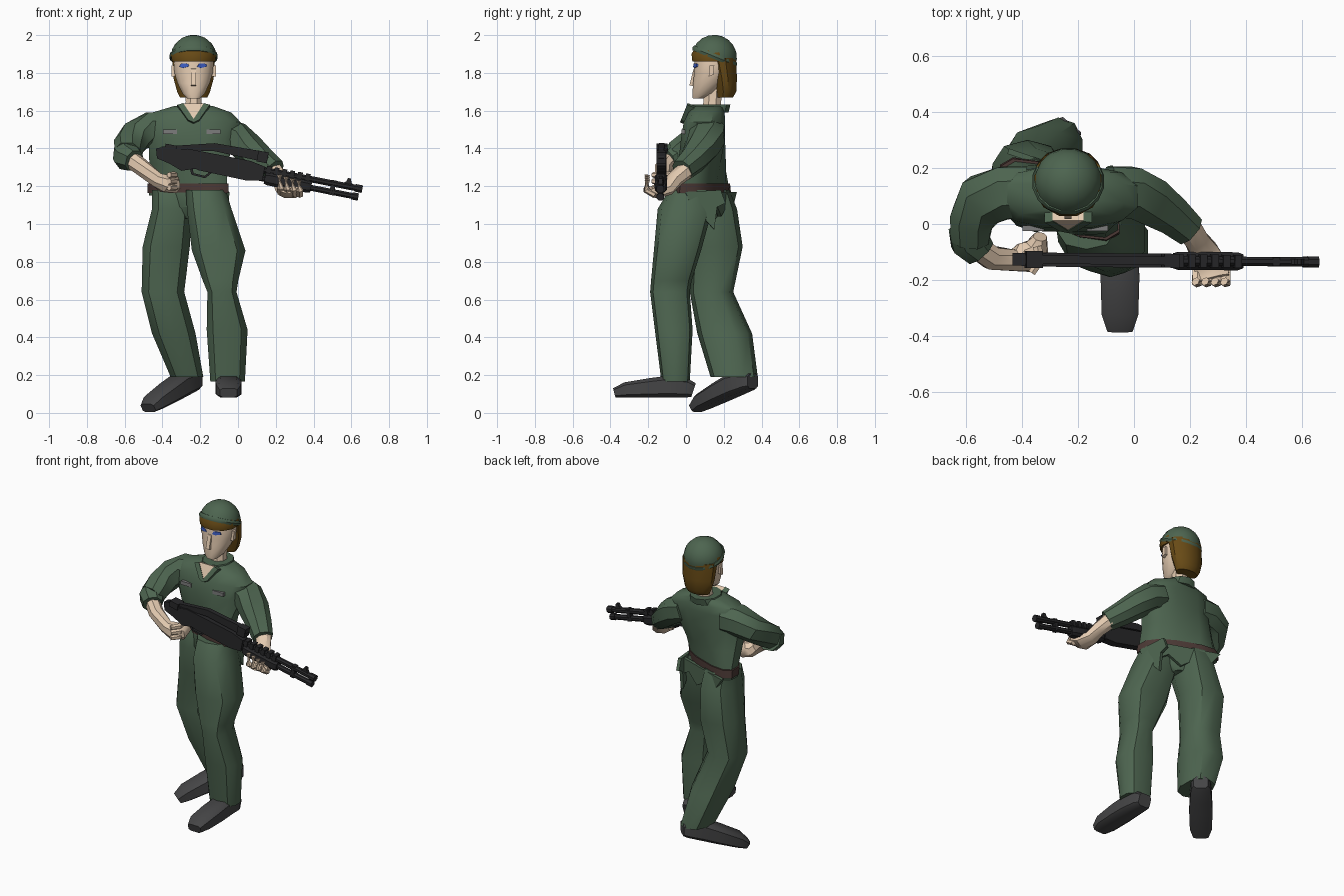
import bpy, math
from mathutils import Matrix, Vector

def material(name, rgb):
    m = bpy.data.materials.new(name)
    m.diffuse_color = (*rgb, 1)
    return m

GREEN = material("green_cloth", (.075, .13, .08))
SKIN = material("skin", (.78, .60, .44))
HAIR = material("brown_hair", (.14, .07, .008))
DARK = material("gun_metal", (.02, .02, .022))
BOOT = material("boot_leather", (.06, .06, .062))
BELT = material("belt_leather", (.07, .04, .035))
BLUE = material("eye_blue", (.05, .12, .6))
GREY = material("pocket_grey", (.2, .2, .2))
I = Matrix.Identity(4)

def make(name, verts, faces, mat, M, angle=40):
    me = bpy.data.meshes.new(name)
    me.from_pydata([M @ Vector(v) for v in verts], [], faces)
    me.shade_smooth()
    me.set_sharp_from_angle(angle=math.radians(angle))
    me.materials.append(mat)
    ob = bpy.data.objects.new(name, me)
    bpy.context.collection.objects.link(ob)
    return ob

def loft(name, rings, mat, n=10, p=2.0, follow=False, M=I):
    """Skin super-elliptic rings (x, y, z, a, b[, shear]); flat, or square to the path."""
    verts, faces = [], []
    c = [Vector(r[:3]) for r in rings]
    for i, r in enumerate(rings):
        A, B = Vector((1, r[5] if len(r) > 5 else 0, 0)), Vector((0, 1, 0))
        if follow:
            t = (c[min(i + 1, len(c) - 1)] - c[max(i - 1, 0)]).normalized()
            A = Vector((-t.y, t.x, 0)).normalized()
            B = t.cross(A)
        for k in range(n):
            w = 2 * math.pi * (k + .5) / n
            s, q = math.sin(w), math.cos(w)
            verts.append(c[i] + A * r[3] * math.copysign(abs(q) ** (2 / p), q)
                         + B * r[4] * math.copysign(abs(s) ** (2 / p), s))
    for i in range(len(rings) - 1):
        for k in range(n):
            a, b = i * n + k, i * n + (k + 1) % n
            faces.append((a, b, b + n, a + n))
    faces += [tuple(reversed(range(n))), tuple(range(len(verts) - n, len(verts)))]
    return make(name, verts, faces, mat, M)

def spans(rows):
    """(z, x0, x1, y0, y1[, shear]) extents to rings."""
    return [((r[1] + r[2]) / 2, (r[3] + r[4]) / 2, r[0], (r[2] - r[1]) / 2, (r[4] - r[3]) / 2, *r[5:])
            for r in rows]

def prism(name, pts, t, mat, M=I):
    """Outline in xz, thickness t along y."""
    n = len(pts)
    verts = [(u, s * t / 2, v) for s in (-1, 1) for u, v in pts]
    faces = [tuple(range(n)), tuple(reversed(range(n, 2 * n)))]
    faces += [(k, k + n, (k + 1) % n + n, (k + 1) % n) for k in range(n)]
    return make(name, verts, faces, mat, M, 20)

def block(name, x0, x1, z0, z1, t, mat, M=I):
    return prism(name, [(x0, z0), (x1, z0), (x1, z1), (x0, z1)], t, mat, M)

T = Matrix.Translation
def R(deg, axis):
    return Matrix.Rotation(math.radians(deg), 4, axis)

# Trousers
loft("left_trouser_leg", spans([
    (.165, -.15, .04, -.13, .02), (.44, -.17, .055, -.165, .035), (.64, -.165, -.005, -.19, .02),
    (.70, -.19, .005, -.185, .03), (.86, -.25, .045, -.17, .08), (1.08, -.275, -.03, -.15, .14),
    (1.18, -.28, -.06, -.09, .13)]), GREEN, 10, 2.6)
loft("right_trouser_leg", spans([
    (.19, -.36, -.18, .13, .38), (.42, -.46, -.22, .06, .35), (.64, -.515, -.28, .02, .25),
    (.88, -.51, -.25, .03, .30), (1.08, -.46, -.24, -.03, .27), (1.18, -.46, -.25, .01, .23)]),
    GREEN, 10, 2.4)
loft("pelvis", spans([(1.03, -.30, -.20, 0, .16), (1.09, -.42, -.09, -.04, .20, -.4),
    (1.18, -.475, -.055, -.02, .19, -.4)]), GREEN, 12, 2.2)

# Boots: one shape, one flat and one on its toe
for side, M in (("left", T((-.05, -.02, .08))),
                ("right", T((-.25, .32, .112)) @ R(-40, 'Z') @ R(18, 'X'))):
    loft(side + "_boot", [(0, .06, .04, .045, .04), (0, .03, .05, .06, .05),
         (0, -.07, .06, .068, .06), (0, -.17, .053, .072, .053),
         (0, -.30, .042, .068, .042), (0, -.36, .026, .047, .026)], BOOT, 8, 4, True, M)

# Jacket body twisting towards the hips, belt and tails
loft("jacket", spans([
    (1.15, -.478, -.052, -.015, .188, -.4), (1.22, -.475, -.052, -.015, .19, -.36),
    (1.32, -.475, -.05, -.03, .20, -.2), (1.45, -.48, -.01, -.03, .21), (1.54, -.49, .02, -.015, .21),
    (1.59, -.46, -.03, .01, .207), (1.625, -.34, -.13, .03, .20)]), GREEN, 12, 2.5)
loft("belt", spans([(1.165, -.485, -.045, -.022, .198, -.4),
    (1.215, -.485, -.045, -.022, .198, -.37)]), BELT, 12, 2.5)
YZ = R(90, 'Z')
prism("hip_flap", [(.0, 1.17), (.04, 1.08), (.03, 1.01), (.10, 1.03), (.155, .97), (.17, 1.09),
      (.215, 1.11), (.19, 1.18)], .02, GREEN, T((-.055, -.005, 0)) @ R(8, 'Z') @ YZ)
prism("jacket_tail", [(-.2, 1.17), (-.13, 1.08), (-.06, 1.11), (.05, 1.04), (.13, 1.1),
      (.2, 1.06), (.2, 1.17)], .02, GREEN, T((-.26, .195, 0)) @ R(-19, 'Z'))
for x in (-.36, -.13):
    block("chest_pocket", x - .038, x + .038, 1.477, 1.50, .02, GREY, T((0, -.015, 0)))

# Collar and open neck
loft("collar", spans([(1.59, -.345, -.125, .012, .225), (1.632, -.325, -.145, .025, .235)]), GREEN, 10)
tilt = T((-.235, .02, 1.598)) @ R(-22, 'X')
prism("open_neck", [(-.055, .035), (0, -.055), (.055, .035)], .045, SKIN, tilt)
for s in (-1, 1):
    prism("lapel", [(s * .055, .035), (s * .085, .025), (s * .03, -.06), (0, -.075), (0, -.055)],
          .052, GREEN, tilt)

# Sleeves, forearms and hands
loft("right_sleeve", [(-.38, .115, 1.505, .095, .095), (-.46, .112, 1.505, .10, .093),
     (-.54, .085, 1.465, .10, .082), (-.578, .02, 1.415, .082, .08), (-.585, -.05, 1.37, .072, .075)],
     GREEN, 8, 2.3, True)
loft("right_cuff", [(-.593, -.02, 1.375, .072, .08), (-.585, -.06, 1.355, .075, .075),
     (-.55, -.10, 1.335, .06, .06)], GREEN, 8, 2.2, True)
loft("right_forearm_and_hand", [(-.59, -.06, 1.36, .045, .05), (-.51, -.12, 1.30, .045, .045),
     (-.43, -.13, 1.235, .04, .042), (-.39, -.12, 1.215, .058, .05), (-.345, -.09, 1.21, .05, .05),
     (-.335, -.045, 1.23, .025, .04)], SKIN, 8, 2.2, True)
loft("left_sleeve", [(-.09, .115, 1.49, .095, .085), (-.01, .112, 1.46, .098, .085),
     (.055, .085, 1.40, .092, .08), (.13, .035, 1.335, .075, .07), (.195, -.02, 1.285, .062, .06)],
     GREEN, 8, 2.3, True)
loft("left_forearm_and_hand", [(.185, .0, 1.285, .05, .046), (.225, -.06, 1.235, .045, .042),
     (.25, -.10, 1.185, .055, .035), (.275, -.155, 1.165, .065, .03), (.285, -.195, 1.18, .06, .022)],
     SKIN, 8, 2.4, True)
for i in range(4):
    x = .225 + i * .034
    loft("left_finger", [(x, -.165, 1.165 - i * .004, .019, .017), (x, -.21, 1.19 - i * .004, .02, .018),
         (x - .005, -.205, 1.26 - i * .01, .016, .013)], SKIN, 6, 2, True)
for i in range(3):
    z = 1.26 - i * .034
    loft("right_finger", [(-.345, -.08, z, .018, .018), (-.335, -.13, z, .018, .018),
         (-.365, -.175, z, .015, .015)], SKIN, 6, 2, True)

# Head and neck
CX = -.235
loft("neck", [(CX, .13, 1.57, .06, .06), (CX, .14, 1.65, .045, .05), (CX, .145, 1.75, .05, .055)], SKIN, 8)
loft("head", [(CX, .065, 1.665, .035, .03), (CX, .09, 1.69, .06, .058), (CX, .12, 1.745, .088, .085),
     (CX, .14, 1.80, .105, .10), (CX, .145, 1.85, .109, .105), (CX, .15, 1.92, .10, .10)], SKIN, 12, 2.1)
prism("nose", [(.018, 1.735), (.055, 1.725), (.055, 1.83), (.04, 1.82)], .025, SKIN, T((CX, 0, 0)) @ YZ)
for s in (-1, 1):
    prism("eye", [(-.03, 1.832), (-.01, 1.826), (.025, 1.834), (.02, 1.848), (-.02, 1.85)], .02, BLUE,
          T((CX + s * .045, .057, 0)) @ R(s * 20, 'Z'))
    prism("ear", [(.12, 1.78), (.145, 1.79), (.15, 1.84), (.125, 1.84)], .02, SKIN,
          T((CX + s * .108, 0, 0)) @ YZ)

# Hair and helmet
loft("hair_back", spans([(1.67, -.31, -.16, .16, .25), (1.70, -.325, -.145, .155, .268),
     (1.77, -.345, -.125, .14, .272), (1.88, -.352, -.118, .11, .268)]), HAIR, 12, 1.9)
loft("hair_fringe", [(CX, .143, 1.86, .118, .113), (CX, .143, 1.90, .124, .118),
     (CX, .15, 1.94, .10, .10)], HAIR, 12)
H = T((CX, .15, 1.883)) @ R(-22, 'X')
loft("helmet", [(0, 0, .118 * math.sin(a), .122 * math.cos(a), .122 * math.cos(a))
     for a in [math.radians(d) for d in (0, 18, 36, 54, 72, 87)]], GREEN, 16, 2, False, H)
loft("helmet_rim", [(0, 0, -.01, .124, .124), (0, 0, .004, .13, .129), (0, 0, .018, .124, .124)],
     GREEN, 16, 2, False, H)

# Shotgun, built along x then tipped down
G = T((0, -.13, 1.30)) @ R(-.5, 'Z') @ R(11, 'Y')
def tube(name, x0, x1, z, r, n=8):
    loft(name, [(x0, 0, z, r, r), (x1, 0, z, r, r)], DARK, n, 2, True, G)

prism("gun_receiver", [(-.34, .025), (-.32, -.03), (-.2, -.055), (.06, -.06), (.14, -.045), (.14, .03),
      (.06, .046), (-.28, .046)], .05, DARK, G)
prism("gun_grip", [(-.445, .015), (-.43, -.035), (-.36, -.05), (-.29, -.075), (-.22, -.05), (-.26, .04),
      (-.41, .03)], .045, DARK, G)
prism("folded_stock", [(-.42, .03), (-.37, .02), (-.14, .06), (.12, .055), (.15, .08), (.135, .108),
      (-.145, .102)], .03, DARK, G)
block("stock_hinge", -.40, -.34, .01, .05, .06, DARK, G)
block("butt_plate", .09, .145, .05, .108, .05, DARK, G)
prism("trigger_guard", [(-.25, -.05), (-.235, -.085), (-.16, -.09), (-.13, -.055), (-.145, -.055),
      (-.165, -.078), (-.225, -.075), (-.235, -.05)], .015, DARK, G)
tube("barrel", .10, .66, .012, .018)
tube("magazine_tube", .10, .65, -.033, .017)
tube("muzzle_ring", .63, .668, .012, .022)
tube("magazine_cap", .62, .655, -.033, .021)
loft("fore_grip", [(.15, 0, -.03, .028, .03), (.17, 0, -.03, .034, .036), (.38, 0, -.03, .034, .034),
     (.40, 0, -.03, .026, .03)], DARK, 8, 3, True, G)
for i in range(6):
    block("heat_shield_rib", .15 + i * .042, .175 + i * .042, .0, .038, .046, DARK, G)
block("barrel_clamp", .50, .525, -.05, .03, .03, DARK, G)
prism("front_sight", [(.555, .02), (.62, .02), (.605, .036), (.597, .056), (.583, .056), (.577, .036)],
      .02, DARK, G)
